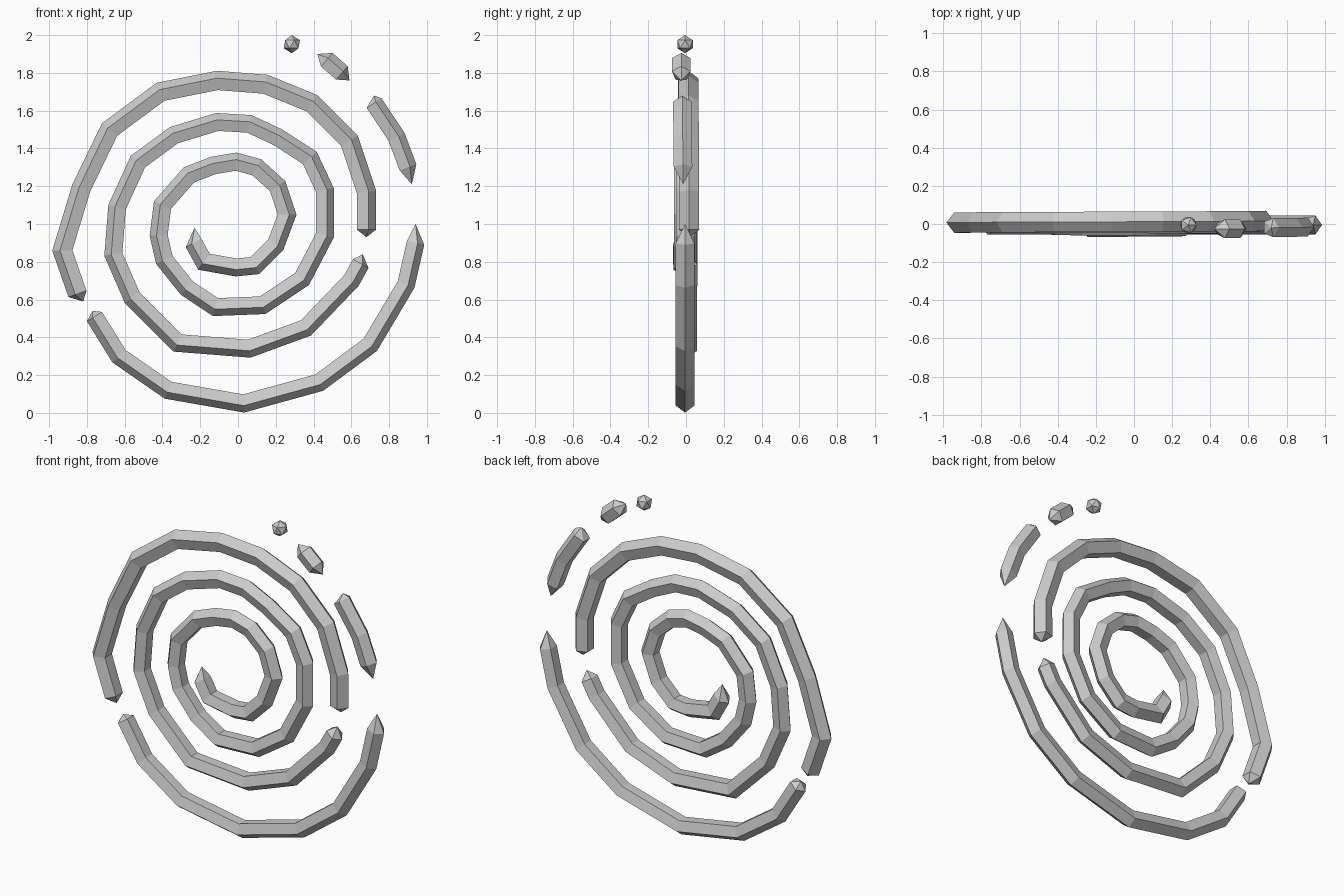
import bpy, bmesh, math
from mathutils import Vector

if "Cube" in bpy.data.objects:
    bpy.data.objects.remove(bpy.data.objects["Cube"])

R = 0.052      # tube radius
SIDES = 5      # pentagonal section, one corner pointing away from the centre
CENTRE = Vector((0, 0, 1.03))


def tube(name, pts, y0, y1, radius=R):
    """Faceted tube along (x, z) points; the first and last points are the tips."""
    n = len(pts)
    path = [Vector((x, y0 + (y1 - y0) * i / (n - 1), z)) for i, (x, z) in enumerate(pts)]
    mid = path[1:-1]
    bm = bmesh.new()
    rings = []
    for i, p in enumerate(mid):
        a = (p - mid[i - 1]).normalized() if i > 0 else None
        b = (mid[i + 1] - p).normalized() if i < len(mid) - 1 else None
        a, b = a or b, b or a
        t = (a + b).normalized()
        miter = 1 / max(0.8, t.dot(b))
        out = Vector((t.z, 0, -t.x)).normalized()
        if out.dot(p - CENTRE) < 0:
            out = -out
        ring = []
        for k in range(SIDES):
            ang = 2 * math.pi * k / SIDES
            u = (math.cos(ang) - 0.095) * radius * miter
            ring.append(bm.verts.new(p + out * u + Vector((0, math.sin(ang) * radius, 0))))
        rings.append(ring)
    for r, s in zip(rings, rings[1:]):
        for k in range(SIDES):
            j = (k + 1) % SIDES
            bm.faces.new((r[k], r[j], s[j], s[k]))
    for tip, ring in ((path[0], rings[0]), (path[-1], rings[-1])):
        v = bm.verts.new(tip)
        for k in range(SIDES):
            bm.faces.new((ring[k], ring[(k + 1) % SIDES], v))
    bmesh.ops.recalc_face_normals(bm, faces=bm.faces)
    mesh = bpy.data.meshes.new(name)
    bm.to_mesh(mesh)
    bm.free()
    obj = bpy.data.objects.new(name, mesh)
    bpy.context.collection.objects.link(obj)
    return obj


# Long inner coil, a little over two turns
tube("inner_coil", [
    (-.23, .98), (-.235, .90), (-.18, .80), (-.01, .77), (.09, .78), (.20, .89),
    (.26, 1.05), (.21, 1.20), (.10, 1.30), (-.01, 1.33), (-.13, 1.31), (-.26, 1.26),
    (-.40, 1.10), (-.42, .94), (-.39, .81), (-.27, .66), (-.12, .56), (.13, .57),
    (.34, .71), (.46, .94), (.46, 1.18), (.38, 1.35), (.21, 1.46), (.06, 1.53),
    (-.11, 1.54), (-.34, 1.47), (-.53, 1.33), (-.64, 1.09), (-.66, .84), (-.56, .61),
    (-.32, .37), (.06, .34), (.36, .45), (.60, .70), (.65, .79), (.66, .84)], -.02, .012)

# Outer arc over the top
tube("upper_arc", [
    (.68, .93), (.68, .97), (.68, 1.17), (.59, 1.44), (.39, 1.64), (.145, 1.74),
    (-.11, 1.76), (-.41, 1.70), (-.68, 1.50), (-.83, 1.19), (-.93, .86),
    (-.85, .63), (-.82, .59)], .018, .005, .056)

# Outer arc along the bottom
tube("lower_arc", [
    (-.77, .54), (-.76, .51), (-.63, .30), (-.37, .12), (.03, .05), (.43, .16),
    (.70, .36), (.89, .68), (.94, .90), (.94, 1.00)], -.005, -.005)

# Short dashes trailing off at the upper right
tube("long_dash", [(.72, 1.68), (.72, 1.64), (.84, 1.46), (.90, 1.30), (.92, 1.21)], -.02, -.015)
tube("short_dash", [(.42, 1.90), (.47, 1.87), (.55, 1.80), (.59, 1.76)], -.025, -.025)

# Final dot
bpy.ops.mesh.primitive_ico_sphere_add(subdivisions=1, radius=.048, location=(.285, -.005, 1.952))
bpy.context.object.name = "end_dot"
